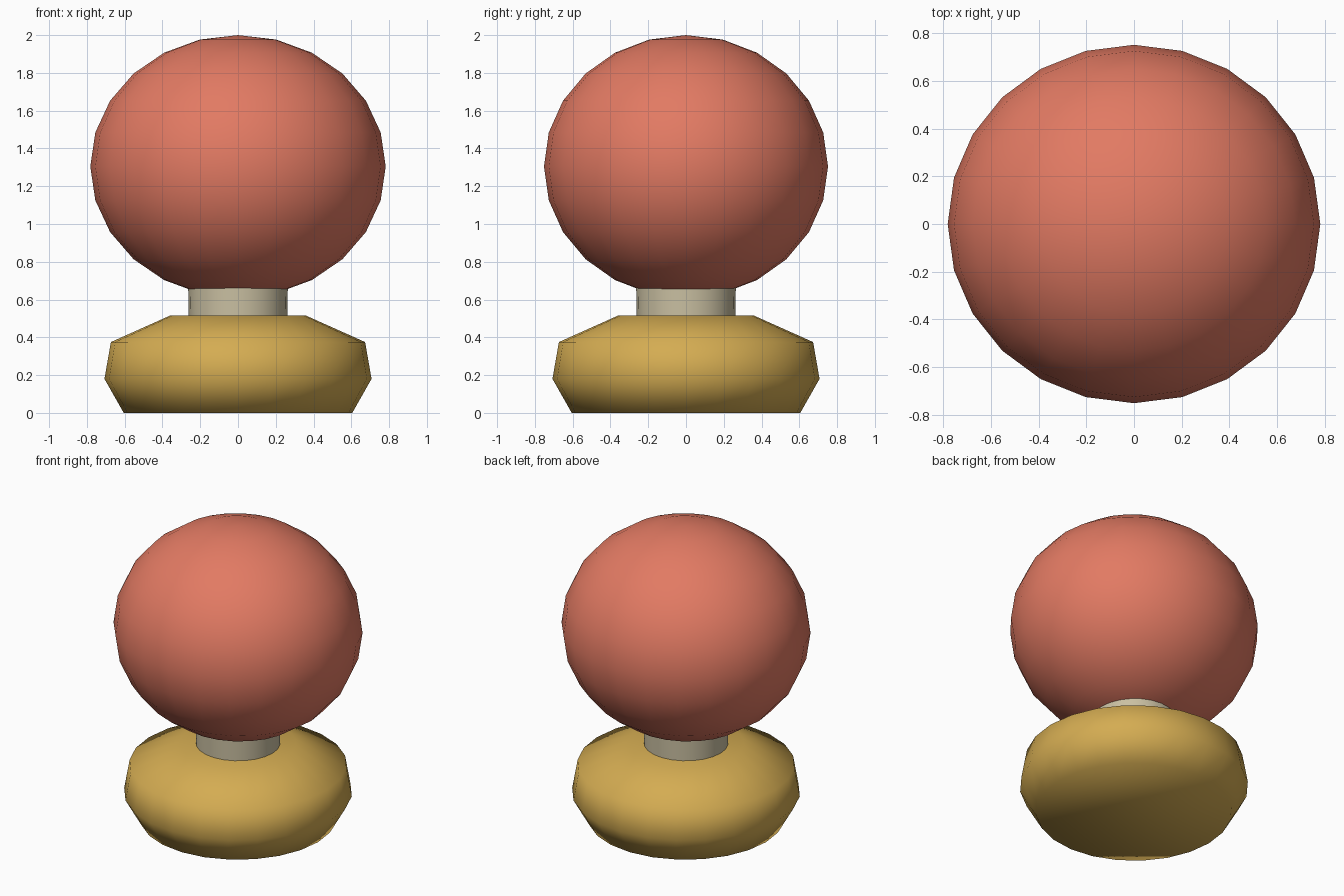
import bpy, bmesh, math

if "Cube" in bpy.data.objects:
    bpy.data.objects.remove(bpy.data.objects["Cube"])

SEGMENTS = 24


def material(name, rgb):
    """Flat colour given as sRGB 0-255, stored as linear."""
    lin = [((c / 255 + 0.055) / 1.055) ** 2.4 for c in rgb]
    mat = bpy.data.materials.new(name)
    mat.diffuse_color = (*lin, 1.0)
    mat.use_nodes = True
    mat.node_tree.nodes["Principled BSDF"].inputs["Base Color"].default_value = mat.diffuse_color
    return mat


def lathe(name, profile, mat, scale_y=1.0):
    """Smooth closed solid turned around z from (radius, z) points; radius 0 is a pole."""
    bm = bmesh.new()
    rings = []
    for r, z in profile:
        count = SEGMENTS if r > 0 else 1
        rings.append([bm.verts.new((r * math.cos(2 * math.pi * i / SEGMENTS),
                                    r * scale_y * math.sin(2 * math.pi * i / SEGMENTS), z))
                      for i in range(count)])
    for low, high in zip(rings, rings[1:]):
        for i in range(SEGMENTS):
            j = (i + 1) % SEGMENTS
            corners = [low[i % len(low)], low[j % len(low)],
                       high[j % len(high)], high[i % len(high)]]
            bm.faces.new(list(dict.fromkeys(corners)))
    # Flat caps where the profile does not end in a pole
    if len(rings[0]) > 1:
        bm.faces.new(rings[0][::-1])
    if len(rings[-1]) > 1:
        bm.faces.new(rings[-1])
    for face in bm.faces:
        face.smooth = True
    mesh = bpy.data.meshes.new(name)
    bm.to_mesh(mesh)
    bm.free()
    mesh.materials.append(mat)
    obj = bpy.data.objects.new(name, mesh)
    bpy.context.collection.objects.link(obj)
    return obj


coral = material("coral", (226, 122, 99))
cream = material("cream", (202, 192, 162))
mustard = material("mustard", (212, 172, 82))

# Rounded base with flat top and bottom
lathe("base", [(0.605, 0), (0.707, 0.18), (0.673, 0.375), (0.36, 0.515)], mustard)

# Short neck
lathe("neck", [(0.26, 0.45), (0.265, 0.74)], cream).data.shade_flat()
bpy.context.view_layer.objects.active = bpy.data.objects["neck"]
bpy.data.objects["neck"].select_set(True)
bpy.ops.object.shade_smooth_by_angle()

# Ball head, slightly squashed in depth and height
RINGS = 12
head = [(0.782 * math.sin(math.pi * k / RINGS) if 0 < k < RINGS else 0,
         1.305 - 0.695 * math.cos(math.pi * k / RINGS)) for k in range(RINGS + 1)]
lathe("head", head, coral, scale_y=0.752 / 0.782)
